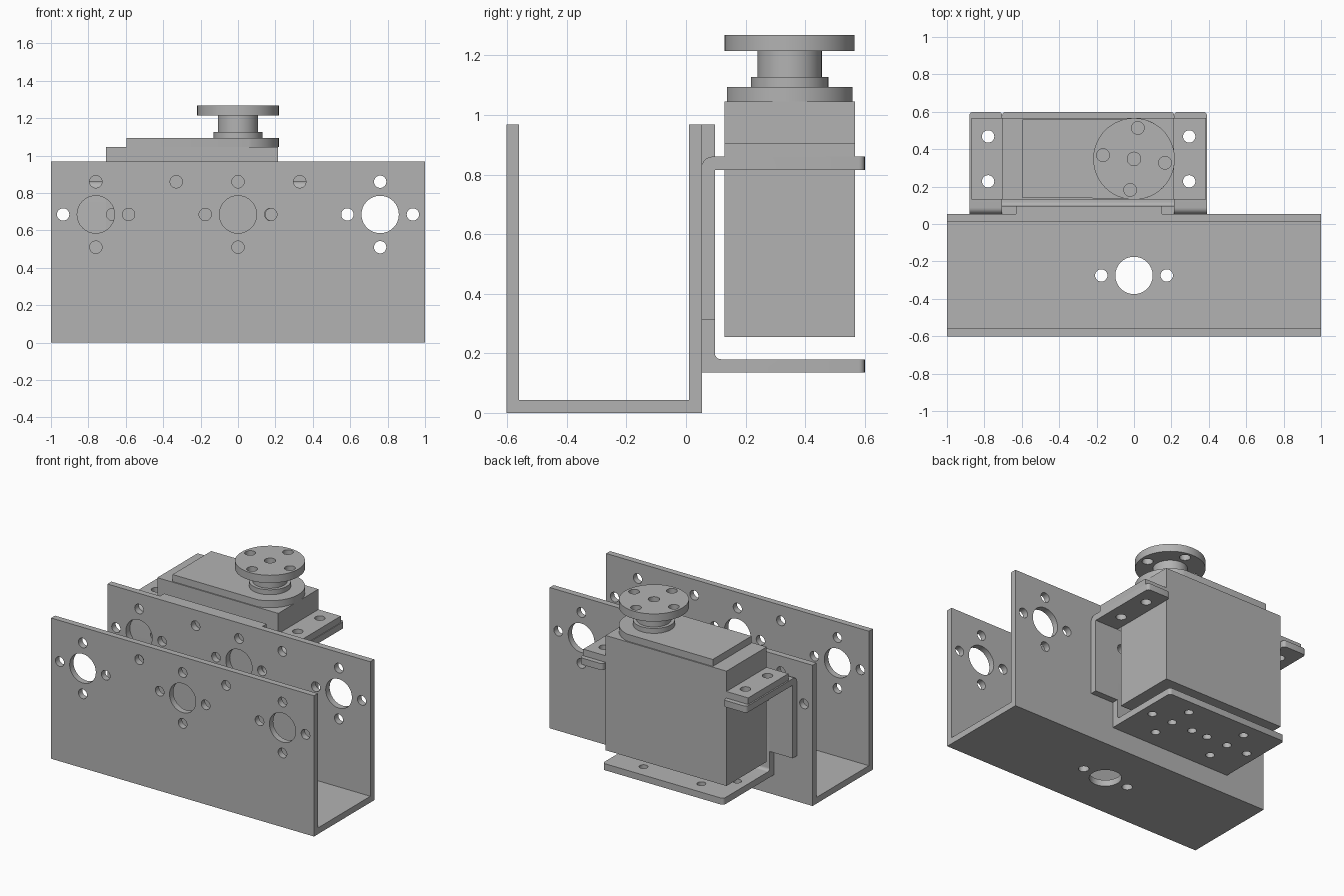
import bpy, bmesh, math

if "Cube" in bpy.data.objects:
    bpy.data.objects.remove(bpy.data.objects["Cube"])

metal = bpy.data.materials.new("grey_metal")
metal.diffuse_color = (0.45, 0.45, 0.45, 1)
metal.use_nodes = True
metal.node_tree.nodes["Principled BSDF"].inputs["Base Color"].default_value = metal.diffuse_color

# position of a 2D profile point swept along an axis
PLACE = {'X': lambda a, b, t: (t, a, b),
         'Y': lambda a, b, t: (a, t, b),
         'Z': lambda a, b, t: (a, b, t)}


def add_prism(bm, pts, axis, lo, hi):
    f = PLACE[axis]
    ends = [[bm.verts.new(f(a, b, t)) for a, b in pts] for t in (lo, hi)]
    bm.faces.new(ends[0])
    bm.faces.new(ends[1])
    n = len(pts)
    for i in range(n):
        j = (i + 1) % n
        bm.faces.new((ends[0][i], ends[0][j], ends[1][j], ends[1][i]))


def finish(name, bm):
    bmesh.ops.recalc_face_normals(bm, faces=bm.faces)
    me = bpy.data.meshes.new(name)
    bm.to_mesh(me)
    bm.free()
    me.materials.append(metal)
    ob = bpy.data.objects.new(name, me)
    bpy.context.collection.objects.link(ob)
    return ob


def prism(name, pts, axis, lo, hi):
    bm = bmesh.new()
    add_prism(bm, pts, axis, lo, hi)
    return finish(name, bm)


def rect(x0, x1, y0, y1):
    return [(x0, y0), (x1, y0), (x1, y1), (x0, y1)]


def arc(cx, cy, r, a0, a1, n):
    return [(cx + r * math.cos(math.radians(a0 + (a1 - a0) * i / n)),
             cy + r * math.sin(math.radians(a0 + (a1 - a0) * i / n))) for i in range(n + 1)]


def circle(cx, cy, r, n=32):
    return arc(cx, cy, r, 0, 360, n)[:-1]


def select(ob):
    bpy.ops.object.select_all(action='DESELECT')
    ob.select_set(True)
    bpy.context.view_layer.objects.active = ob


def drill(ob, holes, axis, lo, hi):
    """Cut round holes given as (a, b, radius) through an object."""
    bm = bmesh.new()
    for a, b, r in holes:
        add_prism(bm, circle(a, b, r), axis, lo, hi)
    cutter = finish("cutter", bm)
    cutter.hide_render = True
    mod = ob.modifiers.new("holes", 'BOOLEAN')
    mod.object = cutter
    mod.operation = 'DIFFERENCE'
    mod.solver = 'EXACT'
    select(ob)
    bpy.ops.object.modifier_apply(modifier=mod.name)
    bpy.data.objects.remove(cutter)


def cross(cx, cy, d, r):
    return [(cx + d, cy, r), (cx - d, cy, r), (cx, cy + d, r), (cx, cy - d, r)]


# U-shaped channel with hole patterns in both walls and the floor
channel = prism("channel", [(-0.602, 0), (0.053, 0), (0.053, 0.968), (0.01, 0.968),
                            (0.01, 0.043), (-0.56, 0.043), (-0.56, 0.968), (-0.602, 0.968)],
                'X', -1, 1)
wall_holes = [(-0.33, 0.86, 0.033), (0.33, 0.86, 0.033)]
for x in (-0.76, 0, 0.76):
    wall_holes += [(x, 0.685, 0.1)] + cross(x, 0.685, 0.175, 0.033)
drill(channel, wall_holes, 'Y', -0.7, 0.2)
drill(channel, [(0, -0.275, 0.1), (-0.175, -0.275, 0.033), (0.175, -0.275, 0.033)],
      'Z', -0.1, 0.2)

# Servo bracket: centre plate with the lower shelf
Y0, Y1, YE = 0.053, 0.097, 0.6
lower = [(Y0, 0.135), (YE, 0.135), (YE, 0.18)] + arc(Y1 + 0.02, 0.2, 0.02, 270, 180, 5) \
    + [(Y1, 0.815), (Y0, 0.815)]
shelf = prism("bracket_shelf", lower, 'X', -0.705, 0.215)
# Bracket side arms, each folded into an upper flange
upper = [(Y0, 0.313), (Y1, 0.313), (Y1, 0.815), (YE, 0.815), (YE, 0.86)] \
    + arc(Y0 + 0.035, 0.825, 0.035, 90, 180, 6)
arms = [prism("bracket_arm_left", upper, 'X', -0.88, -0.705),
        prism("bracket_arm_right", upper, 'X', 0.215, 0.39)]
# Round the free corners of the folded plates
for ob in [shelf] + arms:
    bm = bmesh.new()
    bm.from_mesh(ob.data)
    tips = [e for e in bm.edges if all(v.co.y > YE - 0.001 for v in e.verts)
            and abs(e.verts[0].co.x - e.verts[1].co.x) < 0.001]
    bmesh.ops.bevel(bm, geom=tips, offset=0.02, segments=4, profile=0.5, affect='EDGES')
    bm.to_mesh(ob.data)
    bm.free()
tab = prism("bracket_top_tab", rect(-0.63, 0.15, 0.815, 0.968), 'Y', Y0, Y1)

drill(shelf, [h for x in (-0.025, -0.465)
              for h in cross(x, 0.337, 0.16, 0.028) + [(x, 0.337, 0.028)]], 'Z', 0.1, 0.25)
drill(shelf, [(-0.67, 0.685, 0.033), (0.18, 0.685, 0.033)], 'Y', 0, 0.11)

# Servo motor: case, mounting ears and raised gear cover
SY, S0, S1 = 0.348, 0.13, 0.567
prism("servo_case", rect(-0.705, 0.215, S0, S1), 'Z', 0.255, 1.045)
ears = [prism("servo_ear_left", rect(-0.87, -0.705, S0, S1), 'Z', 0.86, 0.905),
        prism("servo_ear_right", rect(0.215, 0.385, S0, S1), 'Z', 0.86, 0.905)]
for ob, x in zip(ears + arms, (-0.78, 0.295) * 2):
    drill(ob, [(x, SY + 0.12, 0.033), (x, SY - 0.12, 0.033)], 'Z', 0.75, 1)
cover = prism("gear_cover", [(-0.595, S1 - 0.008), (-0.595, S0 + 0.008)]
              + arc(0, SY, 0.218, -75, 75, 32), 'Z', 1.045, 1.093)

# Output boss and round horn
boss = prism("output_boss", circle(0, SY, 0.13, 48), 'Z', 1.093, 1.127)
hub = prism("horn_hub", circle(0, SY, 0.108, 48), 'Z', 1.127, 1.215)
horn = prism("horn_disc", circle(0, SY, 0.218, 64), 'Z', 1.215, 1.268)
horn_holes = [(0, SY, 0.036)]
for k in range(4):
    a = math.radians(83 + 90 * k)
    horn_holes.append((0.167 * math.cos(a), SY + 0.167 * math.sin(a), 0.034))
drill(horn, horn_holes, 'Z', 1.1, 1.4)

# Smooth the round surfaces, keep the edges sharp
for ob in list(bpy.context.scene.objects):
    select(ob)
    bpy.ops.object.shade_smooth_by_angle(angle=math.radians(30))
